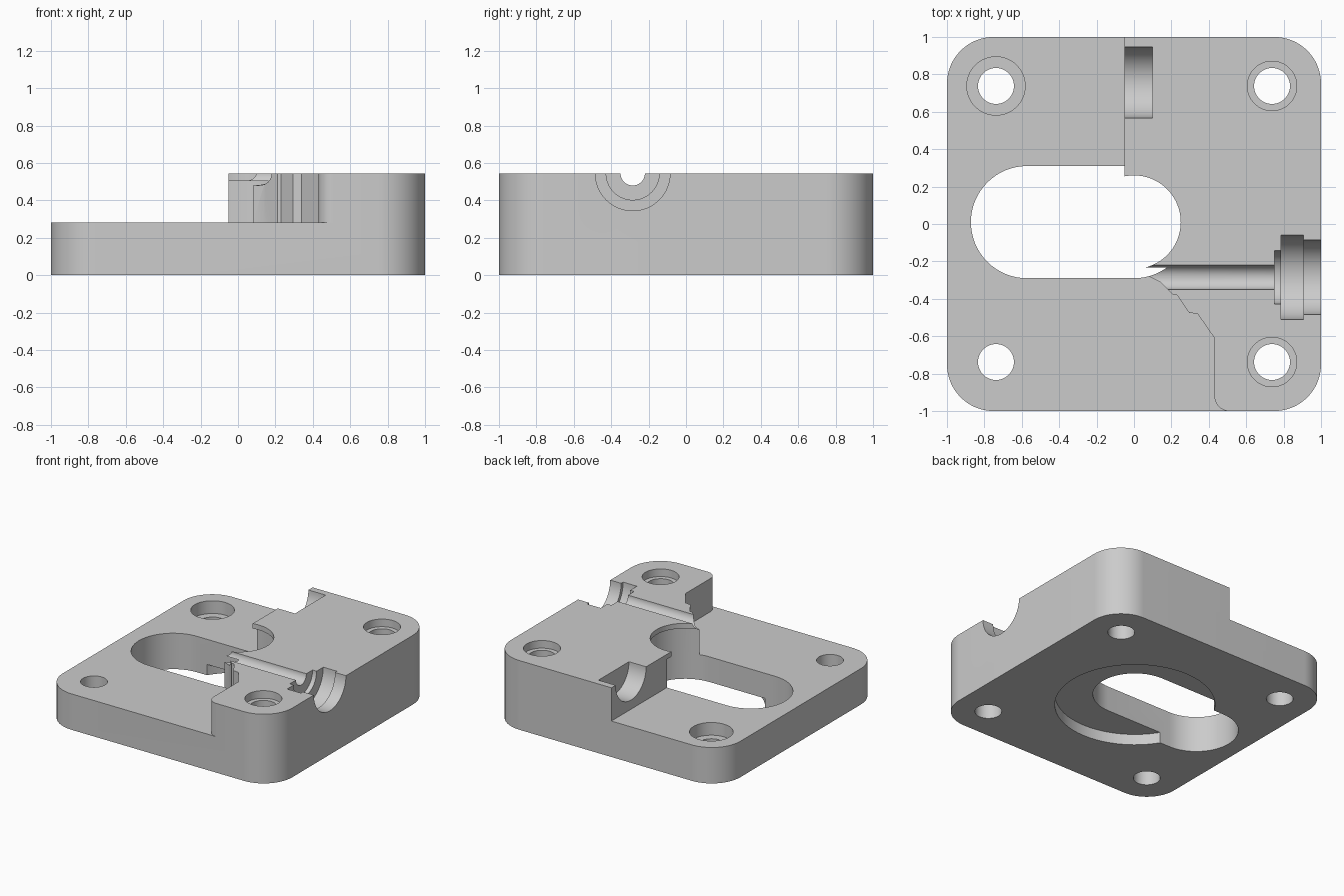
import bpy, bmesh
from math import sin, cos, pi, radians

if "Cube" in bpy.data.objects:
    bpy.data.objects.remove(bpy.data.objects["Cube"], do_unlink=True)

TOP, STEP, PIN_Y = 0.545, 0.283, -0.285
HOLE = 0.738


def arc(cx, cy, r, a0, a1, n=24):
    return [(cx + r * cos(radians(a0 + (a1 - a0) * i / n)),
             cy + r * sin(radians(a0 + (a1 - a0) * i / n))) for i in range(n + 1)]


def prism(name, outline, z0, z1):
    """Extrude a closed xy outline between two heights."""
    bm = bmesh.new()
    face = bm.faces.new([bm.verts.new((x, y, z0)) for x, y in outline])
    top = bmesh.ops.extrude_face_region(bm, geom=[face])["geom"]
    verts = [v for v in top if isinstance(v, bmesh.types.BMVert)]
    bmesh.ops.translate(bm, verts=verts, vec=(0, 0, z1 - z0))
    bmesh.ops.recalc_face_normals(bm, faces=bm.faces)
    mesh = bpy.data.meshes.new(name)
    bm.to_mesh(mesh)
    bm.free()
    obj = bpy.data.objects.new(name, mesh)
    bpy.context.collection.objects.link(obj)
    return obj


def disc(name, x, y, r, z0, z1):
    return prism(name, arc(x, y, r, 0, 360, 64)[:-1], z0, z1)


def x_rod(name, y, r, x0, x1):
    """Cylinder along x, centred on the top surface."""
    obj = disc(name, 0, 0, r, x0, x1)
    obj.rotation_euler = (0, pi / 2, 0)
    obj.location = (0, y, TOP)
    return obj


# Rounded block
R = 0.25
outline = []
for i, (sx, sy) in enumerate([(1, 1), (-1, 1), (-1, -1), (1, -1)]):
    outline += arc(sx * (1 - R), sy * (1 - R), R, 90 * i, 90 * i + 90)
block = prism("stepped_block", outline, 0, TOP)

# Area lowered to the step, with the irregular jaw edge and rounded front corner
step = [(-1.5, 1.5), (-0.05, 1.5), (-0.05, 0), (0.03, -0.15), (0.08, -0.28),
        (0.14, -0.31), (0.18, -0.35), (0.21, -0.38), (0.23, -0.38), (0.295, -0.475),
        (0.34, -0.48), (0.43, -0.61)]
step += arc(0.51, -0.92, 0.08, 180, 270, 10) + [(0.51, -1.5), (-1.5, -1.5)]

# Long slot under the lip
slot = arc(0, 0.01, 0.3, -90, 90, 32) + arc(-0.572, 0.01, 0.3, 90, 270, 32)

cutters = [
    prism("step_cutter", step, STEP, 1),
    prism("slot_cutter", slot, -0.5, 0.505),
    disc("lip_cutter", 0, 0.01, 0.25, 0.4, 1),
    disc("underside_recess_cutter", 0, 0.01, 0.572, -0.5, 0.085),
    x_rod("pin_groove_cutter", PIN_Y, 0.065, -0.05, 0.85),
    x_rod("collar_cutter", PIN_Y, 0.142, 0.75, 0.85),
    x_rod("head_cutter", PIN_Y, 0.225, 0.785, 0.905),
    x_rod("mouth_cutter", PIN_Y, 0.2, 0.85, 1.3),
    x_rod("back_notch_cutter", 0.757, 0.19, -0.3, 0.1),
    disc("large_counterbore_cutter", -HOLE, HOLE, 0.156, STEP - 0.1, 1),
]
for s in (-1, 1):
    cutters.append(disc("counterbore_cutter", HOLE, s * HOLE, 0.132, TOP - 0.06, 1))
    for t in (-1, 1):
        cutters.append(disc("bolt_hole_cutter", s * HOLE, t * HOLE, 0.096, -0.5, 1.2))

# Carve the block
bpy.ops.object.select_all(action="DESELECT")
bpy.context.view_layer.objects.active = block
block.select_set(True)
for c in cutters:
    c.hide_render = True
    mod = block.modifiers.new(c.name, "BOOLEAN")
    mod.operation, mod.solver, mod.object = "DIFFERENCE", "EXACT", c
    bpy.ops.object.modifier_apply(modifier=mod.name)
for c in cutters:
    bpy.data.objects.remove(c, do_unlink=True)
bpy.ops.object.shade_smooth_by_angle(angle=radians(25))

# Plain grey finish
grey = bpy.data.materials.new("light_grey")
grey.use_nodes = True
colour = (0.6, 0.6, 0.6, 1)
grey.diffuse_color = colour
grey.node_tree.nodes["Principled BSDF"].inputs["Base Color"].default_value = colour
block.data.materials.clear()
block.data.materials.append(grey)
